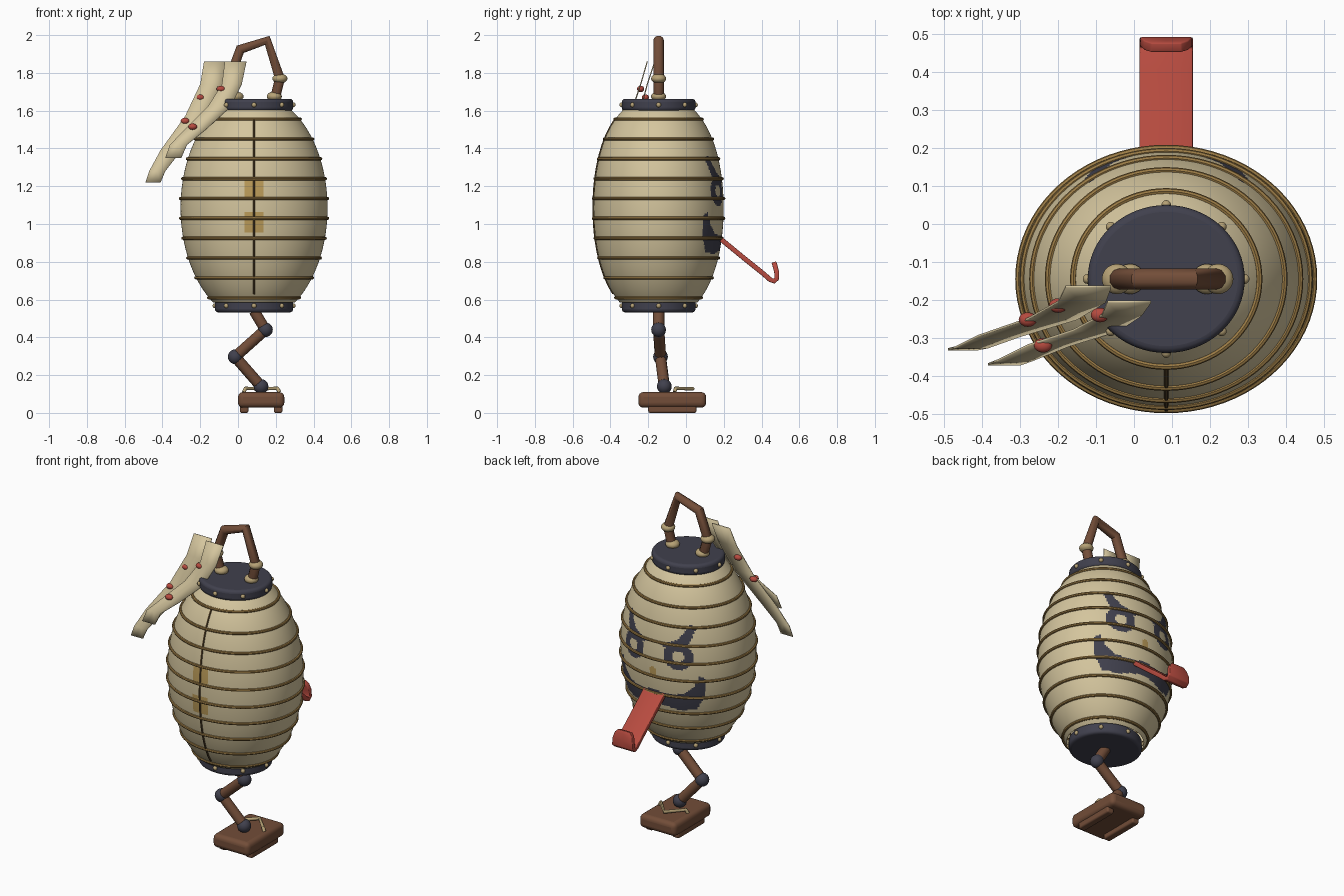
import bpy, bmesh, math
from mathutils import Vector

if "Cube" in bpy.data.objects:
    bpy.data.objects.remove(bpy.data.objects["Cube"])

CX, CY = 0.085, -0.145          # lantern axis


def material(name, rgb):
    m = bpy.data.materials.new(name)
    m.diffuse_color = (*rgb, 1)
    m.use_nodes = True
    m.node_tree.nodes["Principled BSDF"].inputs["Base Color"].default_value = m.diffuse_color
    return m


CREAM = material("cream paper", (0.66, 0.56, 0.34))
NAVY = material("dark navy", (0.052, 0.052, 0.075))
BROWN = material("brown wood", (0.17, 0.075, 0.04))
GOLD = material("golden bamboo", (0.33, 0.2, 0.06))
TAN = material("tan rope", (0.47, 0.36, 0.18))
RED = material("red", (0.47, 0.07, 0.05))
PATCH = material("ochre patch", (0.5, 0.33, 0.1))
SEAM = material("seam brown", (0.12, 0.075, 0.03))


def finish(o, name, mat, angle=40):
    o.name = name
    if mat:
        o.data.materials.clear()
        o.data.materials.append(mat)
    bpy.ops.object.select_all(action='DESELECT')
    o.select_set(True)
    bpy.context.view_layer.objects.active = o
    bpy.ops.object.shade_smooth_by_angle(angle=math.radians(angle))
    return o


def from_bmesh(bm, name, mats):
    me = bpy.data.meshes.new(name)
    bmesh.ops.recalc_face_normals(bm, faces=bm.faces[:])
    bm.to_mesh(me)
    bm.free()
    o = bpy.data.objects.new(name, me)
    bpy.context.collection.objects.link(o)
    for m in mats:
        me.materials.append(m)
    return finish(o, name, None)


def ball(name, loc, r, mat, scale=(1, 1, 1), seg=20):
    bpy.ops.mesh.primitive_uv_sphere_add(segments=seg, ring_count=seg // 2, radius=r, location=loc)
    o = bpy.context.object
    o.scale = scale
    return finish(o, name, mat, 80)


def tube(name, pts, r, mat, cyclic=False, res=3):
    c = bpy.data.curves.new(name, 'CURVE')
    c.dimensions = '3D'
    c.bevel_depth, c.bevel_resolution, c.use_fill_caps = r, res, True
    s = c.splines.new('POLY')
    s.points.add(len(pts) - 1)
    for p, q in zip(s.points, pts):
        p.co = (*q, 1)
    s.use_cyclic_u = cyclic
    o = bpy.data.objects.new(name, c)
    bpy.context.collection.objects.link(o)
    bpy.ops.object.select_all(action='DESELECT')
    o.select_set(True)
    bpy.context.view_layer.objects.active = o
    bpy.ops.object.convert(target='MESH')
    return finish(bpy.context.object, name, mat)


def box(name, lo, hi, bevel, mat):
    lo, hi = Vector(lo), Vector(hi)
    bpy.ops.mesh.primitive_cube_add(size=1, location=(lo + hi) / 2)
    o = bpy.context.object
    o.scale = hi - lo
    bpy.ops.object.transform_apply(location=False, rotation=False)
    b = o.modifiers.new("round", 'BEVEL')
    b.width, b.segments = bevel, 4
    return finish(o, name, mat)


def strip(name, rows, thick, mat, round_edge=0):
    """Sheet through rows of (left x, right x, y, z)."""
    bm = bmesh.new()
    vs = [[bm.verts.new((x, y, z)) for x in (a, (a + b) / 2, b)] for a, b, y, z in rows]
    for p, q in zip(vs, vs[1:]):
        for i in range(2):
            bm.faces.new((p[i], p[i + 1], q[i + 1], q[i]))
    o = from_bmesh(bm, name, [mat])
    s = o.modifiers.new("thickness", 'SOLIDIFY')
    s.thickness, s.offset = thick, 0
    if round_edge:
        b = o.modifiers.new("round", 'BEVEL')
        b.width, b.segments = round_edge, 2
    return o


# Paper lantern surface: phi is measured from the back (+y) towards -x
def surface(phi, z, lift=0.0):
    d = z - 1.085
    rx = 0.389 * math.sqrt(1 - (d / 0.602) ** 2)
    ry = rx * (0.885 + 0.065 * (d / 0.5) ** 2)
    return (CX - (rx + lift) * math.sin(phi), CY + (ry + lift) * math.cos(phi), z)


def inside(poly, x, y):
    hit = False
    for (x1, y1), (x2, y2) in zip(poly, poly[1:] + poly[:1]):
        if (y1 > y) != (y2 > y) and x < (x2 - x1) * (y - y1) / (y2 - y1) + x1:
            hit = not hit
    return hit


# Face shapes as (degrees from the back, height), mirrored
MOUTH = [(0, .95), (15, .935), (28, .95), (37, 1.0), (41, 1.06), (46, 1.05),
         (46, .93), (40, .85), (25, .84), (0, .87)]
BROW = [(6, 1.23), (22, 1.27), (34, 1.36), (40, 1.345), (32, 1.25), (20, 1.2)]


def paint(phi, z):
    a = abs(math.degrees(phi))
    eye = math.hypot((a - 23) * 0.0061, z - 1.175)
    if 0.032 < eye < 0.08 or inside(MOUTH, a, z) or inside(BROW, a, z):
        return 1
    if math.hypot(a * 0.0061, (z - 1.06) * 0.8) < 0.022:
        return 2
    x = abs(a - 180) * 0.0068
    if x < 0.05 and (1.14 < z < 1.235 or 0.955 < z < 1.06):
        return 2
    return 0


SEG, ROWS, Z0, Z1 = 240, 125, 0.585, 1.615
bm = bmesh.new()
ang = [2 * math.pi * i / SEG - math.pi for i in range(SEG)]
zs = [Z0 + (Z1 - Z0) * j / ROWS for j in range(ROWS + 1)]
grid = [[bm.verts.new(surface(a, z)) for a in ang] for z in zs]
for j in range(ROWS):
    for i in range(SEG):
        k = (i + 1) % SEG
        f = bm.faces.new((grid[j][i], grid[j][k], grid[j + 1][k], grid[j + 1][i]))
        f.material_index = paint(ang[i] + math.pi / SEG, (zs[j] + zs[j + 1]) / 2)
from_bmesh(bm, "lantern_paper", [CREAM, NAVY, PATCH])

# Bamboo ribs and the front seam
for n in range(10):
    z = 0.61 + 0.105 * n
    tube(f"rib_{n}", [surface(2 * math.pi * i / 80, z, 0.002) for i in range(80)],
         0.0085, GOLD, True, 2)
tube("front_seam", [surface(math.pi, 0.63 + 0.0463 * i, 0.001) for i in range(21)], 0.006, SEAM, res=1)

# End caps with rivets
for label, lo, hi in (("top", 1.598, 1.663), ("bottom", 0.532, 0.602)):
    bpy.ops.mesh.primitive_cylinder_add(vertices=64, radius=1, depth=hi - lo,
                                        location=(CX, CY, (lo + hi) / 2))
    cap = bpy.context.object
    cap.scale = (0.207, 0.195, 1)
    bpy.ops.object.transform_apply(location=False, rotation=False)
    b = cap.modifiers.new("round", 'BEVEL')
    b.width, b.segments = 0.018, 4
    finish(cap, f"{label}_cap", NAVY)
    for i in range(8):
        a = i * math.pi / 4
        ball(f"{label}_rivet_{i}", (CX + 0.207 * math.cos(a), CY + 0.195 * math.sin(a), (lo + hi) / 2),
             0.013, TAN, seg=12)

# Bent carrying handle with rope collars
tube("handle", [(x, CY, z) for x, z in ((-.01, 1.65), (-.045, 1.77), (.012, 1.925), (.155, 1.972),
                                        (.222, 1.77), (.192, 1.65))], 0.028, BROWN)
for n, (x, z) in enumerate(((-.01, 1.675), (-.045, 1.77), (.222, 1.77), (.192, 1.675))):
    ball(f"handle_collar_{n}", (x, CY, z), 0.04, TAN, (1, 1, 0.65))

# Jointed leg
joints = [(.085, CY, .54), (.145, CY, .44), (-.015, -.135, .297), (.122, -.115, .14)]
for n, (p, q) in enumerate(zip(joints, joints[1:])):
    tube(f"leg_segment_{n}", [p, q], 0.03, BROWN)
    ball(f"leg_joint_{n}", q, 0.039, NAVY)

# Wooden sandal with runners and strap
box("sandal_sole", (0, -.252, .028), (.245, .107, .11), 0.026, BROWN)
for n, x in enumerate((0.01, 0.19)):
    box(f"sandal_runner_{n}", (x, -.2, 0), (x + .045, .055, .045), 0.01, BROWN)
tube("sandal_strap", [(.03, -.06, .11), (.04, -.055, .13), (.122, .035, .128), (.208, -.055, .13),
                      (.22, -.06, .11)], 0.01, TAN)

# Long curled tongue
path = [(.13, .965, .07), (.2, .907, .07), (.3, .825, .07), (.4, .745, .07), (.445, .706, .07),
        (.466, .697, .07), (.48, .71, .07), (.48, .745, .068), (.471, .78, .058), (.465, .798, .04)]
strip("tongue", [(CX - w, CX + w, y, z) for y, z, w in path], 0.026, RED, 0.008)

# Two paper streamers with red beads
strip("streamer_outer", [(-.18, -.06, -.165, 1.86), (-.2, -.075, -.205, 1.74), (-.28, -.15, -.25, 1.57),
                         (-.41, -.3, -.295, 1.39), (-.47, -.385, -.325, 1.28), (-.49, -.41, -.33, 1.22)],
      0.006, CREAM)
strip("streamer_inner", [(-.07, .045, -.205, 1.86), (-.085, .02, -.24, 1.74), (-.16, -.04, -.28, 1.62),
                         (-.28, -.17, -.32, 1.5), (-.36, -.27, -.36, 1.42), (-.385, -.3, -.37, 1.35)],
      0.006, CREAM)
for n, p in enumerate(((-.2, -.215, 1.67), (-.28, -.252, 1.545), (-.09, -.24, 1.715), (-.24, -.32, 1.515))):
    ball(f"streamer_bead_{n}", p, 0.024, RED, (1, 0.8, 0.7), 16)
